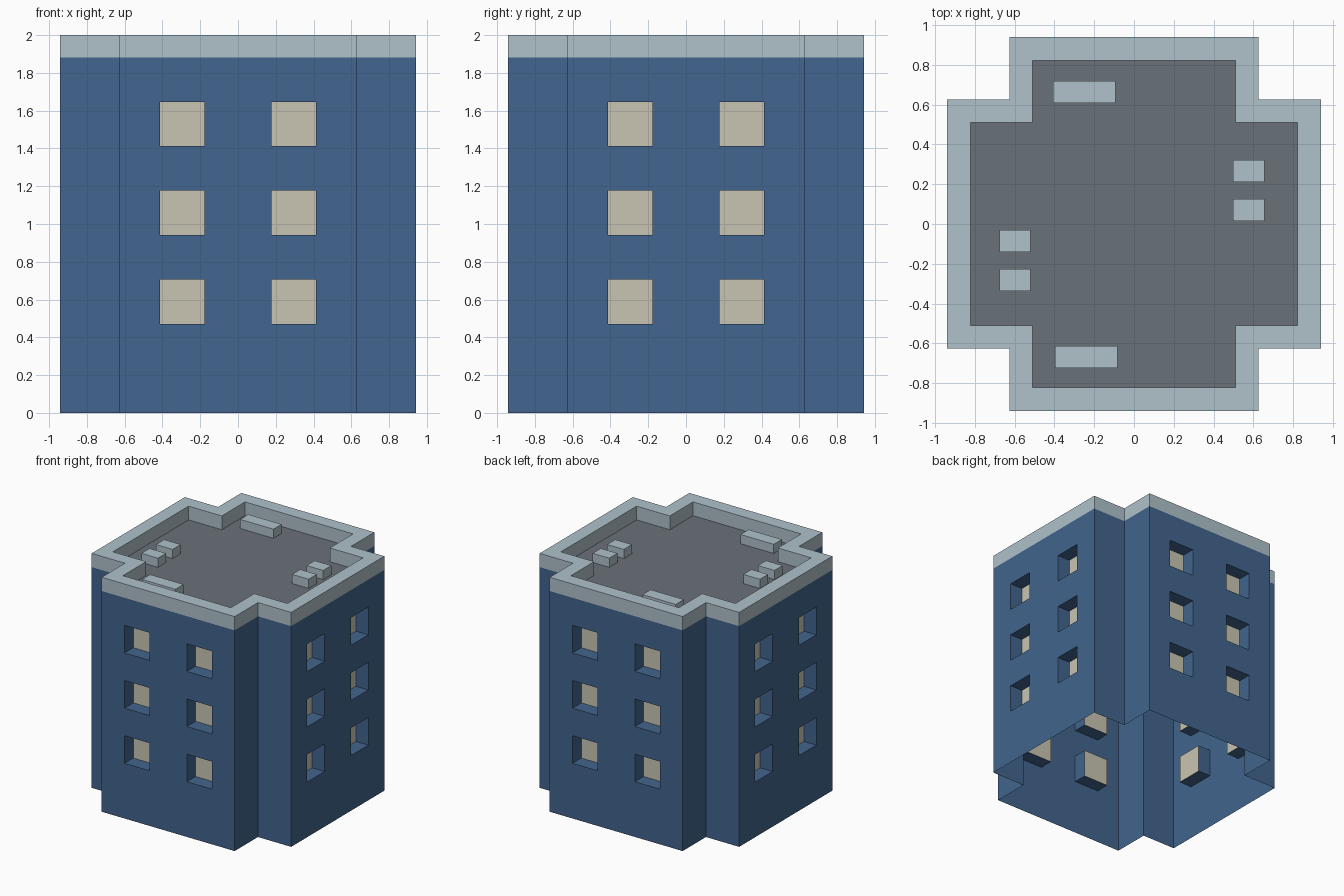
import bpy, bmesh
from mathutils import Matrix, Vector
from math import pi

if "Cube" in bpy.data.objects:
    bpy.data.objects.remove(bpy.data.objects["Cube"])

U = 2 / 17                      # module: parapet thickness, window depth
R, W = 8 * U, 0.6275            # wing reach and half width
TOP, ROOF = 2.0, 16 * U         # parapet top, roof deck / wall top


def material(name, hexcol):
    m = bpy.data.materials.new(name)
    lin = []
    for i in (0, 2, 4):
        c = int(hexcol[i:i + 2], 16) / 255
        lin.append(c / 12.92 if c <= 0.04045 else ((c + 0.055) / 1.055) ** 2.4)
    m.diffuse_color = (*lin, 1)
    m.use_nodes = True
    m.node_tree.nodes["Principled BSDF"].inputs["Base Color"].default_value = m.diffuse_color
    return m


blue = material("blue wall", "42658E")
trim = material("pale trim", "AFC2CA")
glass = material("beige window", "C9C5B3")
deck = material("grey roof", "697178")


def make_object(name, bm, mats):
    bmesh.ops.remove_doubles(bm, verts=bm.verts, dist=1e-5)
    me = bpy.data.meshes.new(name)
    bm.to_mesh(me)
    bm.free()
    for m in mats:
        me.materials.append(m)
    ob = bpy.data.objects.new(name, me)
    bpy.context.collection.objects.link(ob)
    return ob


def face(bm, pts, mat=0, rot=Matrix()):
    f = bm.faces.new([bm.verts.new(rot @ Vector(p)) for p in pts])
    f.material_index = mat
    return f


def outline(r, w, z):
    # counter-clockwise plus-shaped plan
    base = [Vector((-w, -r, z)), Vector((w, -r, z)), Vector((w, -w, z))]
    return [Matrix.Rotation(k * pi / 2, 4, 'Z') @ p for k in range(4) for p in base]


# Walls: open-bottomed shell with recessed windows on all four wings
bm = bmesh.new()
xs = [-W, -3.5 * U, -1.5 * U, 1.5 * U, 3.5 * U, W]
zs = [k * U for k in (0, 4, 6, 8, 10, 12, 14, 16)]
for k in range(4):
    rot = Matrix.Rotation(k * pi / 2, 4, 'Z')
    for i in range(len(xs) - 1):
        for j in range(len(zs) - 1):
            a, b, c, d = xs[i], xs[i + 1], zs[j], zs[j + 1]
            quad = [Vector((a, -R, c)), Vector((b, -R, c)),
                    Vector((b, -R, d)), Vector((a, -R, d))]
            if i in (1, 3) and j in (1, 3, 5):
                back = [p + Vector((0, U, 0)) for p in quad]
                face(bm, back, 1, rot)
                for n in range(4):
                    m = (n + 1) % 4
                    face(bm, [quad[n], quad[m], back[m], back[n]], 0, rot)
            else:
                face(bm, quad, 0, rot)
    # inner corner between two wings
    for p, q in (((W, -R), (W, -W)), ((W, -W), (R, -W))):
        face(bm, [(*p, 0), (*q, 0), (*q, ROOF), (*p, ROOF)], 0, rot)
make_object("walls", bm, [blue, glass])

# Parapet: outer band, top rim, inner band
bm = bmesh.new()
loops = [outline(R, W, ROOF), outline(R, W, TOP),
         outline(R - U, W - U, TOP), outline(R - U, W - U, ROOF)]
for lo, hi in zip(loops, loops[1:]):
    for n in range(12):
        m = (n + 1) % 12
        face(bm, [lo[n], lo[m], hi[m], hi[n]])
make_object("parapet", bm, [trim])

# Roof deck
bm = bmesh.new()
face(bm, outline(R - U, W - U, ROOF))
make_object("roof_deck", bm, [deck])

# Rooftop units: centre x, centre y, size x, size y
units = {
    "long_vent_front": (-0.24, -0.67, 0.314, 0.11),
    "long_vent_back": (-0.25, 0.665, 0.314, 0.11),
    "vent_right_a": (0.577, 0.267, 0.157, 0.11),
    "vent_right_b": (0.577, 0.071, 0.157, 0.11),
    "vent_left_a": (-0.598, -0.085, 0.157, 0.11),
    "vent_left_b": (-0.598, -0.282, 0.157, 0.11),
}
H = 0.078
for name, (x, y, sx, sy) in units.items():
    bm = bmesh.new()
    bmesh.ops.create_cube(bm, size=1, matrix=Matrix.Translation((x, y, ROOF + H / 2))
                          @ Matrix.Diagonal((sx, sy, H, 1)))
    bm.normal_update()
    bmesh.ops.delete(bm, geom=[f for f in bm.faces if f.normal.z < -0.5], context='FACES')
    make_object(name, bm, [trim])
